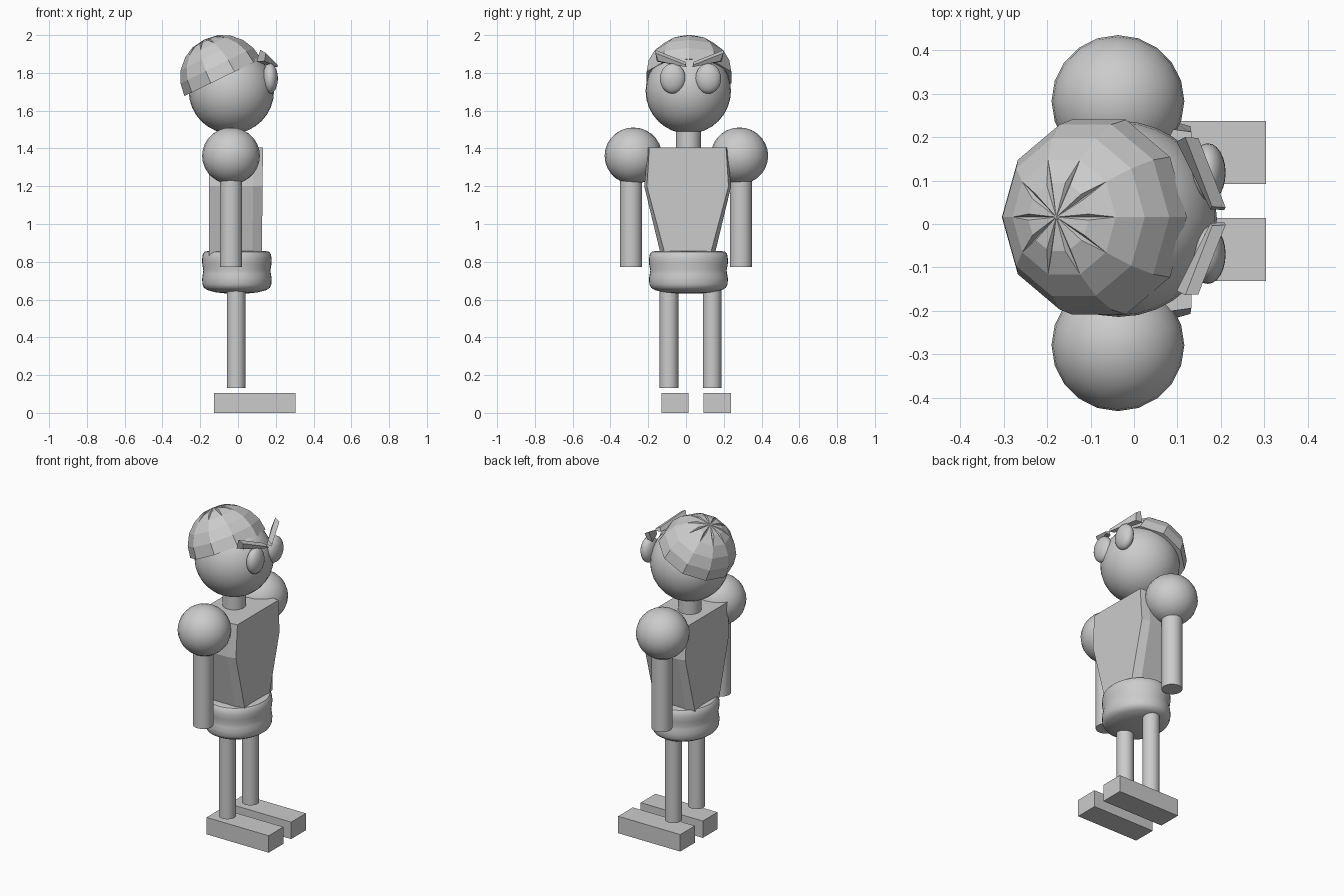
import bpy, bmesh
from math import sin, cos, pi, radians
from mathutils import Matrix, Vector

if "Cube" in bpy.data.objects:
    bpy.data.objects.remove(bpy.data.objects["Cube"])


def finish(bm, name, smooth=True):
    bmesh.ops.recalc_face_normals(bm, faces=bm.faces)
    me = bpy.data.meshes.new(name)
    bm.to_mesh(me)
    bm.free()
    ob = bpy.data.objects.new(name, me)
    bpy.context.collection.objects.link(ob)
    if smooth:
        bpy.ops.object.select_all(action='DESELECT')
        bpy.context.view_layer.objects.active = ob
        ob.select_set(True)
        bpy.ops.object.shade_smooth_by_angle(angle=radians(35))
    return ob


def ball(name, c, r, seg=32, rings=16):
    bm = bmesh.new()
    m = Matrix.Translation(c) @ Matrix.Diagonal((*r, 1))
    bmesh.ops.create_uvsphere(bm, u_segments=seg, v_segments=rings, radius=1, matrix=m)
    return finish(bm, name)


def rod(name, x, y, z0, z1, r):
    bm = bmesh.new()
    bmesh.ops.create_cone(bm, cap_ends=True, segments=32, radius1=r, radius2=r, depth=z1 - z0,
                          matrix=Matrix.Translation((x, y, (z0 + z1) / 2)))
    return finish(bm, name)


def loft(name, loops, smooth=False):
    """Skin a stack of equal-length loops and close both ends."""
    bm = bmesh.new()
    rings = [[bm.verts.new(p) for p in l] for l in loops]
    n = len(rings[0])
    for a, b in zip(rings, rings[1:]):
        for i in range(n):
            j = (i + 1) % n
            bm.faces.new((a[i], a[j], b[j], b[i]))
    bm.faces.new(rings[0])
    bm.faces.new(rings[-1])
    return finish(bm, name, smooth)


# Head and neck
ball("head", (-0.035, 0.012, 1.705), (0.226, 0.226, 0.227))
rod("neck", -0.035, 0.013, 1.38, 1.54, 0.066)

# Cap: tilted ten-sided dome with pinched folds around the crown
N, R = 10, 0.2255
bm = bmesh.new()


def dome(lat, lon, r=R):
    return Vector((r * cos(lat) * cos(lon), 1.045 * r * cos(lat) * sin(lon), r * sin(lat)))


step = 2 * pi / N
rings = [[bm.verts.new(dome(radians(l), i * step)) for i in range(N)] for l in (0, 18, 36, 54)]
for a, b in zip(rings, rings[1:]):
    for i in range(N):
        j = (i + 1) % N
        bm.faces.new((a[i], a[j], b[j], b[i]))
bm.faces.new(rings[0][::-1])
top = bm.verts.new((0, 0, R * 0.99))
lat, w = radians(70), radians(5)
lo = [bm.verts.new(dome(lat, i * step - w)) for i in range(N)]
hi = [bm.verts.new(dome(lat, i * step + w)) for i in range(N)]
dip = [bm.verts.new(dome(lat, i * step, R * 0.95)) for i in range(N)]
for i in range(N):
    j = (i + 1) % N
    v, u = rings[3][i], rings[3][j]
    bm.faces.new((v, u, lo[j], hi[i]))
    bm.faces.new((hi[i], lo[j], top))
    for s in (lo, hi):
        bm.faces.new((v, s[i], dip[i]))
        bm.faces.new((s[i], top, dip[i]))
bm.transform(Matrix.Translation((-0.081, 0.016, 1.776)) @ Matrix.Rotation(radians(-26), 4, 'Y'))
finish(bm, "cap", False)

# Eyes and slanted brows
inner = [(0.176, 0.016, 1.832), (0.208, 0.014, 1.83), (0.211, 0.02, 1.842), (0.18, 0.022, 1.858)]
outer = [(0.098, 0.172, 1.86), (0.14, 0.165, 1.862), (0.148, 0.18, 1.905), (0.118, 0.182, 1.922)]
for s, side in ((-1, "right"), (1, "left")):
    ball(side + "_eye", (0.17, 0.024 + s * 0.094, 1.77), (0.041, 0.068, 0.08), 24, 14)
    loft(side + "_brow", [[(x, 0.018 + s * y, z) for x, y, z in l] for l in (inner, outer)])

# Torso: chamfered box, widest at the chest, tapering to the waist
loops = []
for z, yf, ys, xf, xb in ((1.405, 0.203, 0.21, 0.132, -0.153),
                          (1.2, 0.216, 0.23, 0.13, -0.153),
                          (0.81, 0.112, 0.136, 0.126, -0.153)):
    q = [(xf, yf), (xf - 0.05, ys), (xb + 0.045, ys), (xb, yf)]
    q += [(x, -y) for x, y in reversed(q)]
    loops.append([(x, 0.009 + y, z) for x, y in q])
loft("torso", loops)

# Hips: oval lathe with two soft rolls
prof = [(0.8, 0.858), (0.93, 0.853), (0.98, 0.84), (1, 0.815), (0.995, 0.785), (0.965, 0.755),
        (0.98, 0.735), (1, 0.71), (0.99, 0.68), (0.95, 0.663), (0.85, 0.65), (0.6, 0.638), (0.3, 0.632)]
loft("hips", [[(-0.006 + 0.184 * r * cos(2 * pi * i / 40), 0.013 + 0.209 * r * sin(2 * pi * i / 40), z)
               for i in range(40)] for r, z in prof], True)

# Shoulders, arms, legs and feet
for s, side in ((-1, "right"), (1, "left")):
    ball(side + "_shoulder", (-0.037, 0.002 + s * 0.281, 1.361), (0.153, 0.152, 0.15), 20, 14)
    rod(side + "_arm", -0.037, s * 0.291, 0.772, 1.36, 0.059)
    rod(side + "_leg", -0.01, 0.024 + s * 0.114, 0.132, 0.72, 0.049)
    bm = bmesh.new()
    bmesh.ops.create_cube(bm, size=1, matrix=Matrix.Translation((0.089, 0.053 + s * 0.1115, 0.053))
                          @ Matrix.Diagonal((0.43, 0.145, 0.106, 1)))
    finish(bm, side + "_foot", False)
